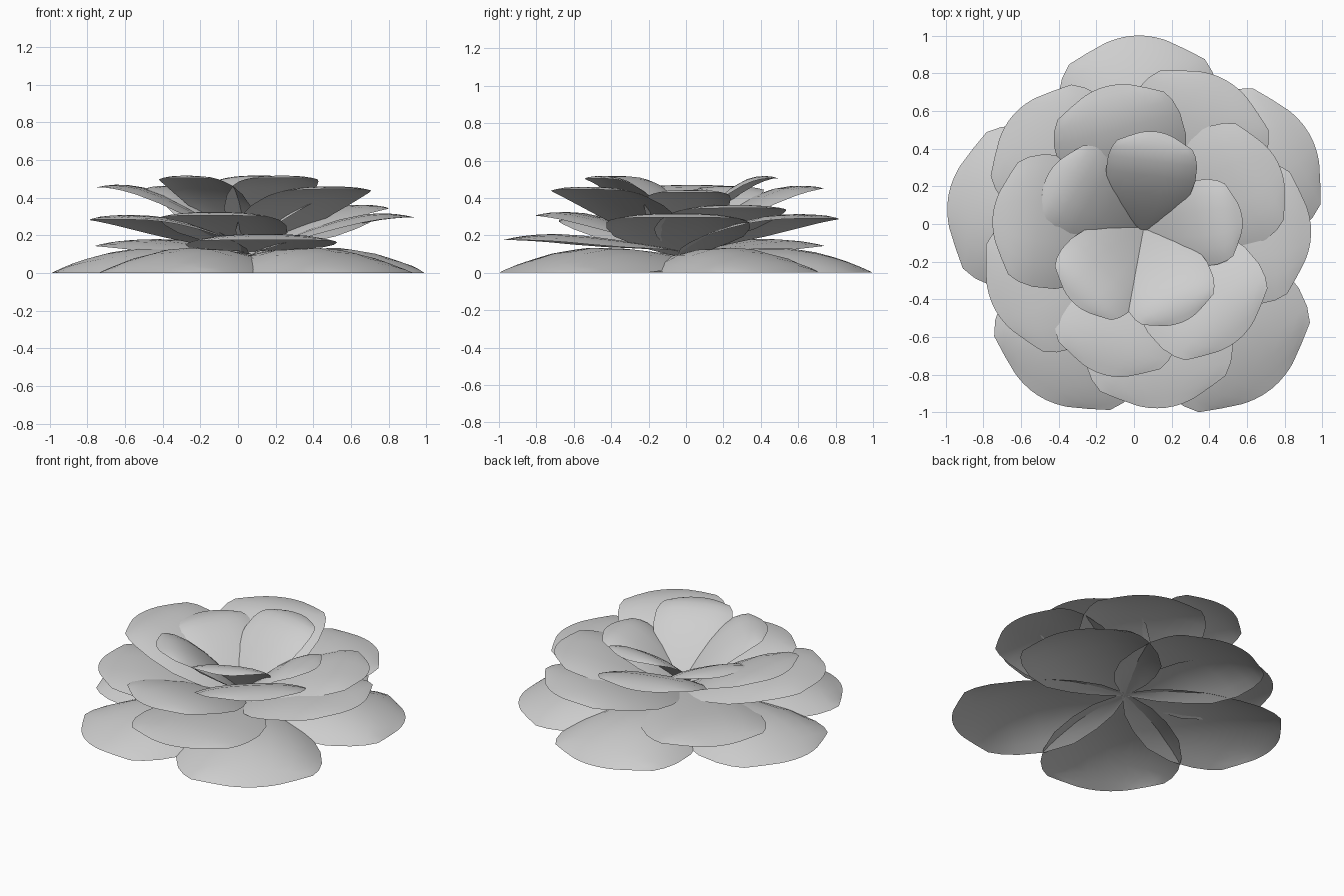
import bpy, math

if "Cube" in bpy.data.objects:
    bpy.data.objects.remove(bpy.data.objects["Cube"])

mat = bpy.data.materials.new("pale_grey")
mat.diffuse_color = (0.62, 0.62, 0.62, 1)
mat.use_nodes = True
mat.node_tree.nodes["Principled BSDF"].inputs["Base Color"].default_value = mat.diffuse_color

CX, CY = 0.05, -0.03                       # point where all petals meet
# petal rows: (distance along petal, half width, tip arc)
ROWS = [(0.0, 0.03, 0), (0.1, 0.18, 0), (0.22, 0.29, 0), (0.37, 0.385, 0),
        (0.55, 0.427, 0), (0.7, 0.425, 0), (0.8, 0.40, 0.005),
        (0.875, 0.36, 0.01), (0.94, 0.26, 0.02), (1.0, 0.165, 0.033)]
US = [-1, -0.85, -0.6, -0.3, 0, 0.3, 0.6, 0.85, 1]


def petal(name, tip_x, tip_y, tip_z, base_z, droop, bend_start, power, wide):
    """Domed petal from the flower centre to its tip, with a drooping rim."""
    dx, dy = tip_x - CX, tip_y - CY
    length = math.hypot(dx, dy)
    dx, dy = dx / length, dy / length
    top = tip_z + droop
    slant = math.hypot(length, top - base_z)
    verts = []
    for t, w, arc in ROWS:
        for u in US:
            s = t - arc * u * u
            side = u * w * slant * wide
            edge = abs(u) ** power * min(1, t / 0.45)
            end = max(0, (t - bend_start) / (1 - bend_start)) ** 2
            cap = 1 - (1 - edge) * (1 - end)
            z = base_z + (top - base_z) * math.sin(t * math.pi / 2) ** 0.95 - droop * cap
            if tip_z == 0:                 # ground petals reach full height early
                z = base_z + (top - base_z) * min(1, t / 0.45) - droop * cap
            verts.append((CX + dx * s * length - dy * side,
                          CY + dy * s * length + dx * side, z))
    n = len(US)
    faces = [(i * n + j, (i + 1) * n + j, (i + 1) * n + j + 1, i * n + j + 1)[::-1]
             for i in range(len(ROWS) - 1) for j in range(n - 1)]
    me = bpy.data.meshes.new(name)
    me.from_pydata(verts, [], faces)
    me.materials.append(mat)
    me.polygons.foreach_set("use_smooth", [True] * len(faces))
    me.update()
    bpy.context.collection.objects.link(bpy.data.objects.new(name, me))


# outer petals resting on the ground
for i, (x, y) in enumerate([(0.01, 1.0), (0.93, 0.48), (0.73, -0.875),
                            (-0.51, -0.91), (-0.985, 0.15)]):
    petal(f"outer_petal_{i + 1}", x, y, 0, 0.09, 0.138, 0.45, 2.3, 0.97)

# raised petals: tip x, y, z and base height
LAYERS = {
    "lower_petal": [(0.17, -0.975, 0.175, 0.115), (-0.64, 0.58, 0.145, 0.11),
                    (0.94, -0.05, 0.295, 0.09), (0.485, 0.765, 0.29, 0.10),
                    (-0.74, -0.45, 0.285, 0.10)],
    "middle_petal": [(-0.16, -0.8, 0.305, 0.12), (0.56, -0.61, 0.445, 0.12),
                     (0.765, 0.325, 0.345, 0.12), (-0.15, 0.73, 0.45, 0.13),
                     (-0.75, 0.04, 0.455, 0.13)],
    "inner_petal": [(0.575, 0.03, 0.43, 0.15), (-0.45, 0.275, 0.45, 0.14),
                    (0.12, 0.49, 0.505, 0.17), (-0.32, -0.42, 0.505, 0.16),
                    (0.26, -0.52, 0.505, 0.16)],
}
# rim droop and width of each layer
SHAPE = {"lower_petal": (0.048, 0.97), "middle_petal": (0.042, 0.94),
         "inner_petal": (0.038, 0.87)}
for layer, petals in LAYERS.items():
    droop, wide = SHAPE[layer]
    for i, (x, y, z, base) in enumerate(petals):
        petal(f"{layer}_{i + 1}", x, y, z, base, droop, 0.57, 3, wide)
